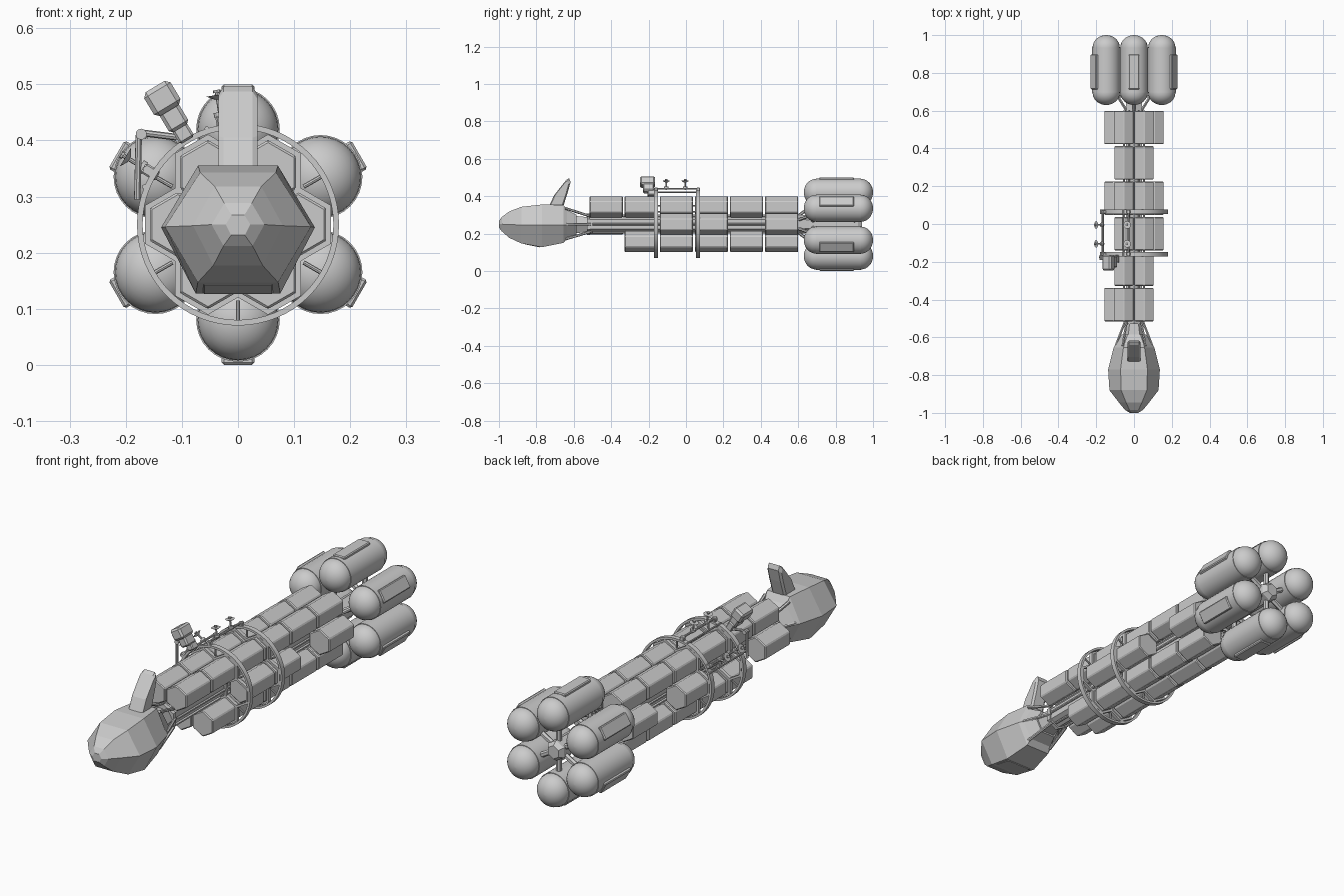
import bpy, bmesh
from math import sin, cos, pi, radians
from mathutils import Vector, Matrix

if "Cube" in bpy.data.objects:
    bpy.data.objects.remove(bpy.data.objects["Cube"])

ZC = 0.25  # height of the ship's long axis


def polar(deg, r, y=0.0):
    return Vector((r * cos(radians(deg)), y, ZC + r * sin(radians(deg))))


def finish(name, bm, bevel=0, smooth=False):
    bmesh.ops.recalc_face_normals(bm, faces=bm.faces)
    me = bpy.data.meshes.new(name)
    bm.to_mesh(me)
    bm.free()
    ob = bpy.data.objects.new(name, me)
    bpy.context.collection.objects.link(ob)
    if bevel:
        m = ob.modifiers.new("Bevel", 'BEVEL')
        m.width, m.segments = bevel, 1
    if smooth:
        bpy.ops.object.select_all(action='DESELECT')
        bpy.context.view_layer.objects.active = ob
        ob.select_set(True)
        bpy.ops.object.shade_smooth_by_angle(angle=radians(35))
    return ob


def loft(name, rings, closed=False, **kw):
    """Skin a list of point rings; closed joins last ring to first."""
    bm = bmesh.new()
    vs = [[bm.verts.new(p) for p in r] for r in rings]
    n = len(vs[0])
    pairs = list(zip(vs, vs[1:])) + ([(vs[-1], vs[0])] if closed else [])
    for a, b in pairs:
        for i in range(n):
            j = (i + 1) % n
            bm.faces.new((a[i], a[j], b[j], b[i]))
    if not closed:
        bm.faces.new(vs[0])
        bm.faces.new(vs[-1])
    return finish(name, bm, **kw)


def ngon(c, y, r, n, phase=0.0):
    return [(c.x + r * cos(phase + 2 * pi * i / n), y,
             c.z + r * sin(phase + 2 * pi * i / n)) for i in range(n)]


def tube(name, c, y0, y1, ro, ri, n, phase=0.0, **kw):
    return loft(name, [ngon(c, y, r, n, phase) for y, r in
                       ((y0, ro), (y1, ro), (y1, ri), (y0, ri))], closed=True, **kw)


def rod(name, a, b, r, r2=None, n=8):
    a, b = Vector(a), Vector(b)
    bm = bmesh.new()
    rot = (b - a).to_track_quat('Z', 'Y').to_matrix().to_4x4()
    bmesh.ops.create_cone(bm, cap_ends=True, segments=n, radius1=r,
                          radius2=r if r2 is None else r2, depth=(b - a).length,
                          matrix=Matrix.Translation((a + b) / 2) @ rot)
    return finish(name, bm)


def radial_box(name, deg, r, y, size, bevel=0):
    """Box whose local z points outward from the long axis."""
    bm = bmesh.new()
    bmesh.ops.create_cube(bm, size=1, matrix=Matrix.Translation(polar(deg, r, y))
                          @ Matrix.Rotation(radians(90 - deg), 4, 'Y')
                          @ Matrix.Diagonal((*size, 1)))
    return finish(name, bm, bevel)


AXIS = Vector((0, 0, ZC))

# command module: faceted hexagonal hull tapering into the neck
def hull(y, w, zt, zm, zb):
    return [(w, y, zm), (w * .52, y, zt), (-w * .52, y, zt),
            (-w, y, zm), (-w * .55, y, zb), (w * .55, y, zb)]

loft("command_module", [hull(*s) for s in (
    (-1.0, .022, .267, .25, .231), (-.985, .047, .288, .25, .212),
    (-.945, .08, .318, .248, .177), (-.88, .13, .343, .246, .147),
    (-.77, .137, .355, .245, .127), (-.655, .108, .353, .246, .15),
    (-.635, .098, .325, .247, .175), (-.585, .066, .3, .25, .195))])
loft("belly_panel", [[(-.066, -.86, .15), (.066, -.86, .15), (.066, -.78, .132), (-.066, -.78, .132)],
                     [(-.06, -.86, .142), (.06, -.86, .142), (.06, -.78, .126), (-.06, -.78, .126)]])

# neck and its bracing struts
loft("neck", [hull(-.6, .06, .295, .25, .2), hull(-.5, .04, .285, .25, .213)])
for s in (-1, 1):
    for z0, z1 in ((.335, .292), (.17, .21)):
        rod("neck_strut", (s * .06, -.645, z0), (s * .038, -.51, z1), .007, n=6)
    rod("neck_side_strut", (s * .095, -.64, ZC), (s * .045, -.51, ZC), .007, n=6)
tube("neck_collar", AXIS, -.53, -.512, .058, .03, 6, pi / 6)

# raked tower on top of the command module
side = [(-.735, .34), (-.705, .405), (-.64, .487), (-.625, .496),
        (-.617, .475), (-.632, .42), (-.658, .34)]
loft("tower", [[(x, cy + (y - cy) * k, cz + (z - cz) * k) for y, z in side]
               for cy, cz in [(-.67, .42)]
               for x, k in ((-.035, .8), (-.026, 1), (.026, 1), (.035, .8))])

# central spine
loft("spine", [ngon(AXIS, y, .05, 6, pi / 6) for y in (-.515, .6)])
loft("spine_tail", [ngon(AXIS, y, r, 6, pi / 6) for y, r in
                    ((.59, .055), (.66, .045), (.92, .045), (.94, .03))])

# cargo containers: six slots around the spine, six bays along it
slots = {0: (2, 3, 5), 60: range(6), 120: range(6), 180: (0, 3, 5),
         240: range(1, 6), 300: range(1, 6)}
for deg, bays in slots.items():
    c = polar(deg, .107)
    for bay in bays:
        y0 = -.515 + bay * .1875
        loft("container", [ngon(c, y, .058, 6, pi / 6) for y in (y0, y0 + .177)], bevel=.004)
    # thin rail joining containers to the spine
    rod("container_rail", polar(deg, .052, -.5), polar(deg, .052, .6), .006, n=6)

# two ring frames with hexagonal collars
for y in (-.16, .065):
    tube("ring_frame", AXIS, y - .011, y + .011, .18, .17, 64, smooth=True)
    for deg in slots:
        tube("ring_collar", polar(deg, .107), y - .008, y + .008, .068, .057, 6, pi / 6)
        rod("ring_spacer", polar(deg + 30, .135, y), polar(deg + 30, .172, y), .004)

# propellant tanks with jackets, outer panels and struts
for k in range(6):
    deg = 30 + 60 * k
    c = polar(deg, .17)
    prof = [(.63 + .065 * (1 - cos(t * pi / 16)), max(.001, .072 * sin(t * pi / 16)))
            for t in range(9)]
    prof += [(1.63 - y, r) for y, r in reversed(prof)]
    loft("tank", [ngon(c, y, r, 32) for y, r in prof], smooth=True)
    loft("tank_jacket", [ngon(c, y, .0745, 32) for y in (.695, .935)], smooth=True)
    radial_box("tank_panel", deg, .237, .805, (.058, .185, .026), .004)
    for y in (.68, .9):
        rod("tank_strut", polar(deg, .03, y), polar(deg, .12, y), .012, n=6)
    rod("tank_brace", polar(deg, .045, .6), polar(deg, .11, .69), .008, n=6)

# instrument rails between the ring frames, each with two dishes
for deg in (99, 149):
    rod("instrument_rail", polar(deg, .192, -.17), polar(deg, .192, .075), .005)
    rod("lower_rail", polar(deg + 9, .18, -.17), polar(deg + 9, .18, .075), .004)
    for y in (-.16, .065):
        radial_box("rail_mount", deg, .182, y, (.02, .018, .03), .003)
    for y in (-.105, -.005):
        rod("dish_mast", polar(deg, .185, y), polar(deg, .24, y), .004)
        rod("dish", polar(deg, .226, y), polar(deg, .234, y), .006, .02, 12)
        rod("dish_base", polar(deg, .194, y), polar(deg, .203, y), .012, n=12)
        rod("dish_feed", polar(deg, .238, y), polar(deg, .243, y), .007)

# inspection cab standing on the front ring, and its folded arm
radial_box("cab_base", 121, .195, -.185, (.03, .04, .04), .004)
radial_box("cab_body", 121, .225, -.2, (.04, .06, .05), .006)
radial_box("cab_head", 121, .262, -.205, (.055, .08, .05), .008)
rod("arm_lower", polar(125, .19, -.175), polar(136, .235, -.18), .006)
rod("arm_upper", polar(138, .238, -.18), polar(166, .185, -.175), .006)
rod("arm_joint", polar(137, .236, -.19), polar(137, .236, -.165), .01, n=10)
